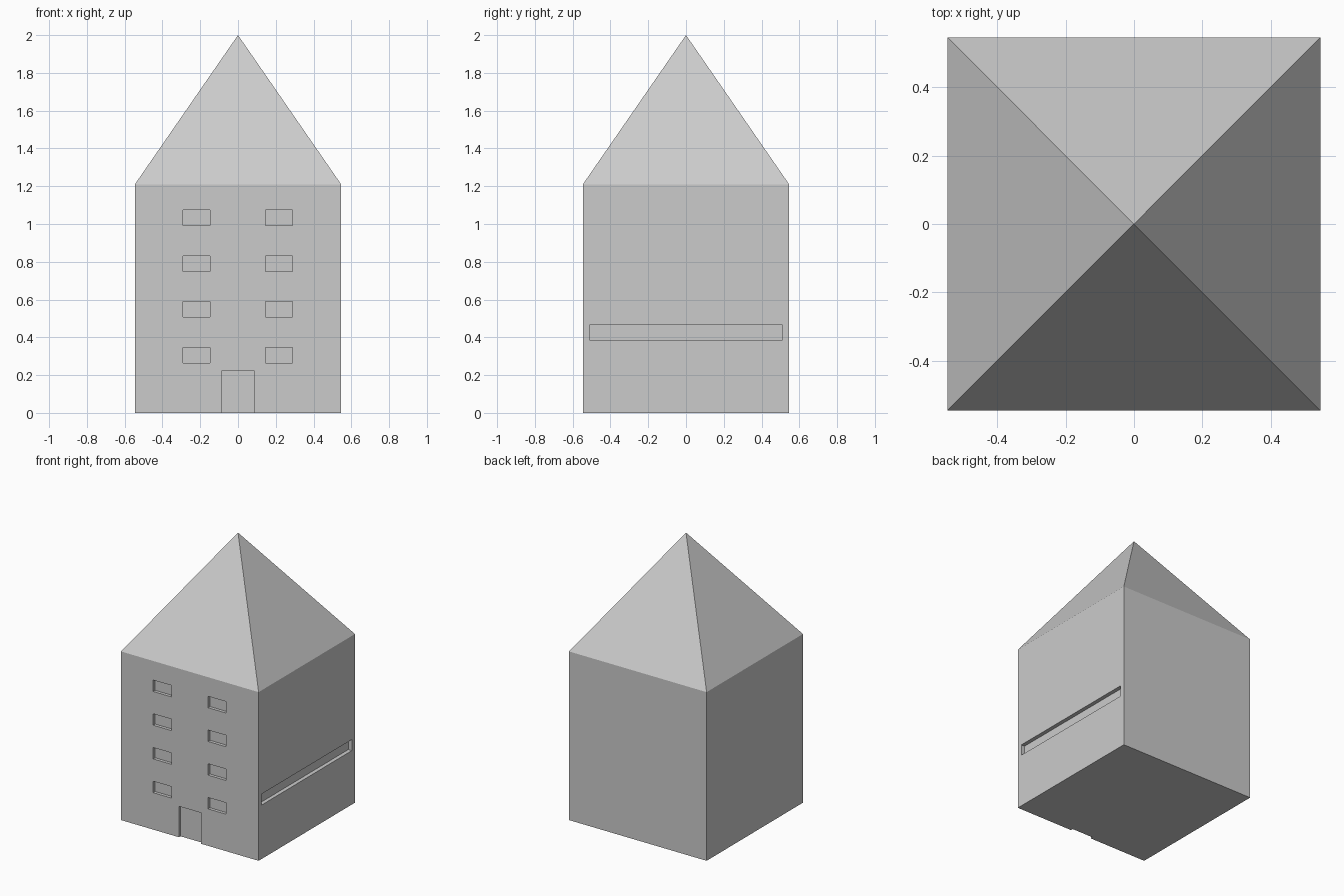
import bpy, math

if "Cube" in bpy.data.objects:
    bpy.data.objects.remove(bpy.data.objects["Cube"])

H = 0.546        # half width of the tower
WALL_TOP = 1.21


def box(name, x0, x1, y0, y1, z0, z1):
    bpy.ops.mesh.primitive_cube_add(
        size=1, location=((x0 + x1) / 2, (y0 + y1) / 2, (z0 + z1) / 2))
    ob = bpy.context.object
    ob.name = name
    ob.scale = (x1 - x0, y1 - y0, z1 - z0)
    bpy.ops.object.transform_apply(location=True, rotation=False, scale=True)
    return ob


def carve(target, name, *bounds):
    cutter = box(name, *bounds)
    cutter.hide_render = True
    cutter.hide_set(True)
    mod = target.modifiers.new(name, 'BOOLEAN')
    mod.operation = 'DIFFERENCE'
    mod.solver = 'EXACT'
    mod.object = cutter


# Main block of the building
walls = box("walls", -H, H, -H, H, 0, WALL_TOP)

# Pyramid roof
bpy.ops.mesh.primitive_cone_add(
    vertices=4, radius1=H * math.sqrt(2), radius2=0, depth=2 - WALL_TOP,
    location=(0, 0, (2 + WALL_TOP) / 2), rotation=(0, 0, math.pi / 4))
bpy.context.object.name = "roof"

# Shallow window recesses: two columns, four floors
for floor in range(4):
    z = 0.265 + floor * 0.242
    for side, x in (("left", -0.291), ("right", 0.145)):
        carve(walls, f"window_cutter_{side}_{floor}",
              x, x + 0.144, -H - 0.1, -H + 0.022, z, z + 0.082)

# Door recess
carve(walls, "door_cutter", -0.087, 0.087, -H - 0.1, -H + 0.018, -0.1, 0.222)

# Long horizontal slot on the right side
carve(walls, "side_slot_cutter", H - 0.028, H + 0.1, -0.511, 0.511, 0.387, 0.466)
